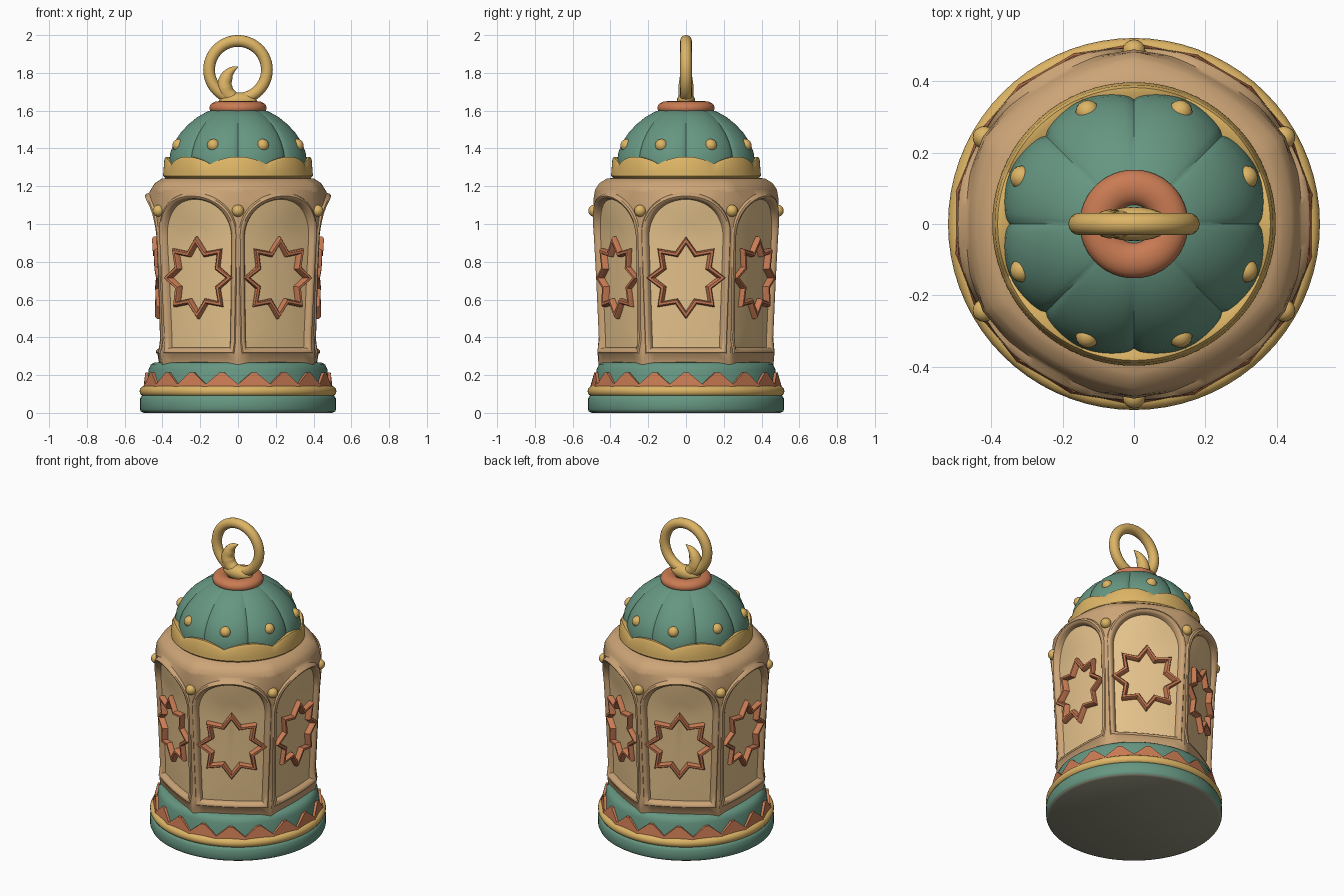
import bpy, bmesh, math
from math import sin, cos, pi, tau, radians
from mathutils import Vector

cube = bpy.data.objects.get("Cube")
if cube:
    bpy.data.objects.remove(cube)


def material(name, *rgb):
    m = bpy.data.materials.new(name)
    col = tuple((c / 255) ** 2.2 for c in rgb) + (1,)
    m.diffuse_color = col
    m.use_nodes = True
    m.node_tree.nodes["Principled BSDF"].inputs["Base Color"].default_value = col
    return m


GREEN = material("sage green", 102, 149, 129)
GOLD = material("antique gold", 220, 179, 101)
TAN = material("clay tan", 203, 163, 118)
PANEL = material("pale sand", 234, 198, 142)
ORANGE = material("terracotta", 200, 122, 84)
DARK = material("grey olive", 142, 142, 122)

made = []


def finish(name, bm, mats):
    bmesh.ops.remove_doubles(bm, verts=bm.verts, dist=0.0005)
    bmesh.ops.recalc_face_normals(bm, faces=bm.faces)
    me = bpy.data.meshes.new(name)
    bm.to_mesh(me)
    bm.free()
    for m in mats:
        me.materials.append(m)
    ob = bpy.data.objects.new(name, me)
    bpy.context.collection.objects.link(ob)
    made.append(ob)
    return ob


def loft(bm, rings, cap_start=False, cap_end=False, loop=False, mat=lambda i: 0):
    """Skin a series of closed rings with quads."""
    vs = [[bm.verts.new(p) for p in r] for r in rings]
    n = len(vs[0])
    for i in range(len(vs) if loop else len(vs) - 1):
        a, b = vs[i], vs[(i + 1) % len(vs)]
        for j in range(n):
            k = (j + 1) % n
            bm.faces.new((a[j], a[k], b[k], b[j])).material_index = mat(i)
    if cap_start:
        bm.faces.new(vs[0]).material_index = mat(0)
    if cap_end:
        bm.faces.new(vs[-1]).material_index = mat(len(vs))


def polar(r, a, z):
    return Vector((r * cos(a), r * sin(a), z))


def lathe(name, profile, mats, n=96, shape=lambda r, z, a: (r, z), **kw):
    bm = bmesh.new()
    rings = []
    for r, z in profile:
        ring = []
        for i in range(n):
            a = tau * i / n
            rr, zz = shape(r, z, a)
            ring.append(polar(rr, a, zz))
        rings.append(ring)
    loft(bm, rings, **kw)
    return finish(name, bm, mats)


def torus(name, major, minor, height, z, mat):
    prof = [(major + minor * cos(tau * i / 16), z + height * sin(tau * i / 16)) for i in range(16)]
    return lathe(name, prof, [mat], n=72, loop=True)


def lerp_table(table, z):
    for (z0, r0), (z1, r1) in zip(table, table[1:]):
        if z <= z1:
            return r0 + (r1 - r0) * max(0, (z - z0) / (z1 - z0))
    return table[-1][1]


# Softened hexagonal hull that rounds out near the shoulder
HULL = [(0.25, 0.462), (0.3, 0.472), (0.32, 0.47), (0.35, 0.457), (0.7, 0.47), (1.0, 0.485),
        (1.13, 0.49), (1.18, 0.482), (1.215, 0.46), (1.24, 0.42), (1.25, 0.34)]


def hull(a, z):
    R = lerp_table(HULL, z)
    local = (a + pi / 6) % (pi / 3) - pi / 6
    t = min(1, max(0, (z - 0.9) / 0.26))
    t = 0.25 + 0.45 * t * t * (3 - 2 * t)
    return R * ((1 - t) * cos(pi / 6) / cos(local) + t)


def on_side(side, u, z, d):
    """Point on a side: u across, z up, d out from the hull."""
    apothem = lerp_table(HULL, z) * cos(pi / 6)
    a = math.atan2(u, apothem)
    return polar(hull(a, z) + d, a + side * pi / 3, z)


# Arched opening and the cell around it, sampled point for point
SPRING, TOP, SILL, MID = 0.93, 1.13, 0.345, 0.72
CELL_TOP, CELL_LOW = 1.18, 0.255
arch, cell = [], []


def half_cell(z):
    return lerp_table(HULL, z) / 2


def add_pair(u, z, cu, cz):
    arch.append((u, z))
    cell.append((cu * half_cell(cz), cz))


def arch_side(sign, steps):
    for s in steps:
        f = s / 10
        z = SILL + (SPRING - SILL) * f
        add_pair(sign * (0.18 + 0.02 * f), z, sign, CELL_LOW + (SPRING - CELL_LOW) * f)


arch_side(1, range(10))
for i in range(33):
    t = pi * i / 32
    c, s = cos(t), sin(t)
    m = max(abs(c), s)
    add_pair(0.2 * c, SPRING + (TOP - SPRING) * s, c / m, SPRING + (CELL_TOP - SPRING) * s / m)
arch_side(-1, range(9, -1, -1))
for i in range(1, 8):
    f = i / 4 - 1
    add_pair(0.18 * f, SILL, f, CELL_LOW)


def arch_loop(side, grow, d):
    """Arch outline grown outward; the moulding swells toward the crown."""
    ring = []
    for u, z in arch:
        swell = 1 + max(0, z - SPRING) * 4.5 if d > 0 else 1
        ring.append(on_side(side, u * (1 + grow / 0.2), MID + (z - MID) * (1 + grow / 0.4), d * swell))
    return ring


# Body walls: shallow panels, rounded arch mouldings, corner posts
bm = bmesh.new()
for side in range(6):
    rings = [arch_loop(side, g, d) for g, d in ((-0.17, -0.01), (-0.12, -0.01), (-0.06, -0.011), (0, -0.014))]
    for g, d in ((0.003, 0.004), (0.009, 0.011), (0.018, 0.014), (0.028, 0.011), (0.035, 0.003)):
        rings.append(arch_loop(side, g, d))
    rings.append([on_side(side, u, z, 0) for u, z in cell])
    loft(bm, rings, cap_start=True, mat=lambda i: 1 if i < 3 else 0)
finish("body_walls", bm, [TAN, PANEL])

# Rounded shoulder above the arches
lathe("shoulder", [(1, z) for z in (1.17, 1.18, 1.2, 1.215, 1.23, 1.24, 1.25)], [TAN],
      shape=lambda r, z, a: (hull(a, z), z), cap_end=True)

# Eight pointed star frames
bm = bmesh.new()
for side in range(6):
    rings = []
    for shrink, d in ((0, -0.02), (0, 0.012), (0.009, 0.022), (0.027, 0.022), (0.036, 0.012), (0.036, -0.02)):
        ring = []
        for k in range(16):
            r = (0.15 if k % 2 else 0.218) - shrink * (0.85 if k % 2 else 1.15)
            a = tau * k / 16
            ring.append(on_side(side, 0.93 * r * cos(a), 0.715 + r * sin(a), d))
        rings.append(ring)
    loft(bm, rings, loop=True)
finish("star_frames", bm, [ORANGE])

# Base plinth with grey underside
lathe("base_plinth", [(0.5, 0), (0.515, 0.008), (0.52, 0.02), (0.52, 0.075), (0.51, 0.09), (0.49, 0.1),
                      (0.488, 0.15), (0.478, 0.19), (0.473, 0.23), (0.462, 0.255), (0.445, 0.266), (0.4, 0.27)],
      [GREEN, DARK], cap_start=True, cap_end=True, mat=lambda i: 1 if i == 0 else 0)
torus("base_gold_band", 0.494, 0.027, 0.028, 0.115, GOLD)

# Zigzag triangles round the base
bm = bmesh.new()
for k in range(18):
    a, w = tau * k / 18, pi / 18
    rings = []
    for d in (-0.06, 0.0):
        rings.append([polar(0.508 + d, a - w, 0.135), polar(0.508 + d, a + w, 0.135),
                      polar(0.5 + d, a + w, 0.152), polar(0.491 + d, a + w * 0.15, 0.214),
                      polar(0.491 + d, a - w * 0.15, 0.214), polar(0.5 + d, a - w, 0.152)])
    loft(bm, rings, cap_start=True, cap_end=True)
finish("base_zigzag", bm, [ORANGE])


# Scalloped crown band
def scallop(r, z, a):
    return r, z + (0.04 * abs(cos(4 * a)) ** 0.8 if z > 1.29 else 0)


lathe("scalloped_crown", [(0.34, 1.24), (0.385, 1.243), (0.397, 1.255), (0.395, 1.275), (0.39, 1.302),
                          (0.382, 1.316), (0.368, 1.316), (0.33, 1.3)], [GOLD], n=128, shape=scallop)


# Lobed dome
def lobes(r, z, a):
    return r * (0.935 + 0.065 * abs(sin(4 * a)) ** 0.55), z


lathe("lobed_dome", [(0.372, 1.25), (0.376, 1.33), (0.368, 1.38), (0.348, 1.43), (0.315, 1.48), (0.273, 1.525),
                     (0.223, 1.565), (0.172, 1.593), (0.12, 1.61), (0.05, 1.62)], [GREEN], n=160,
      shape=lobes, cap_end=True)


# Beads on the dome lobes and the body corners
def beads(name, count, r, z, size, offset):
    bm = bmesh.new()
    for k in range(count):
        new = bmesh.ops.create_uvsphere(bm, u_segments=16, v_segments=10, radius=size)["verts"]
        bmesh.ops.translate(bm, verts=new, vec=polar(r, offset + tau * k / count, z))
    finish(name, bm, [GOLD])


beads("dome_beads", 8, 0.339, 1.416, 0.034, pi / 8)
beads("corner_beads", 6, 0.485, 1.07, 0.032, pi / 6)

# Top collar, hanging ring and its foot
torus("top_collar", 0.102, 0.05, 0.036, 1.614, ORANGE)
ring = torus("hanging_ring", 0.153, 0.031, 0.031, 0, GOLD)
ring.rotation_euler = (pi / 2, 0, 0)
ring.location = (0, 0, 1.816)
bm = bmesh.new()
bmesh.ops.create_uvsphere(bm, u_segments=24, v_segments=12, radius=1)
foot = finish("ring_foot", bm, [GOLD])
foot.scale = (0.1, 0.048, 0.045)
foot.location = (0, 0, 1.652)

# Crescent horn inside the ring
cu = bpy.data.curves.new("crescent_horn", "CURVE")
cu.dimensions = "3D"
cu.bevel_depth = 1
cu.bevel_resolution = 4
cu.use_fill_caps = True
path = [(0.09, 1.68, 0.02), (0.03, 1.655, 0.028), (-0.035, 1.672, 0.038), (-0.07, 1.72, 0.041),
        (-0.062, 1.775, 0.034), (-0.035, 1.812, 0.02), (0.0, 1.832, 0.003)]
sp = cu.splines.new("BEZIER")
sp.bezier_points.add(len(path) - 1)
for p, (x, z, r) in zip(sp.bezier_points, path):
    p.co = (x, 0, z)
    p.radius = r
    p.handle_left_type = p.handle_right_type = "AUTO"
cu.materials.append(GOLD)
bpy.context.collection.objects.link(bpy.data.objects.new("crescent_horn", cu))

# Smooth shading with crisp edges kept
bpy.ops.object.select_all(action="DESELECT")
for ob in made:
    ob.select_set(True)
bpy.context.view_layer.objects.active = made[0]
bpy.ops.object.shade_smooth_by_angle(angle=radians(40))
